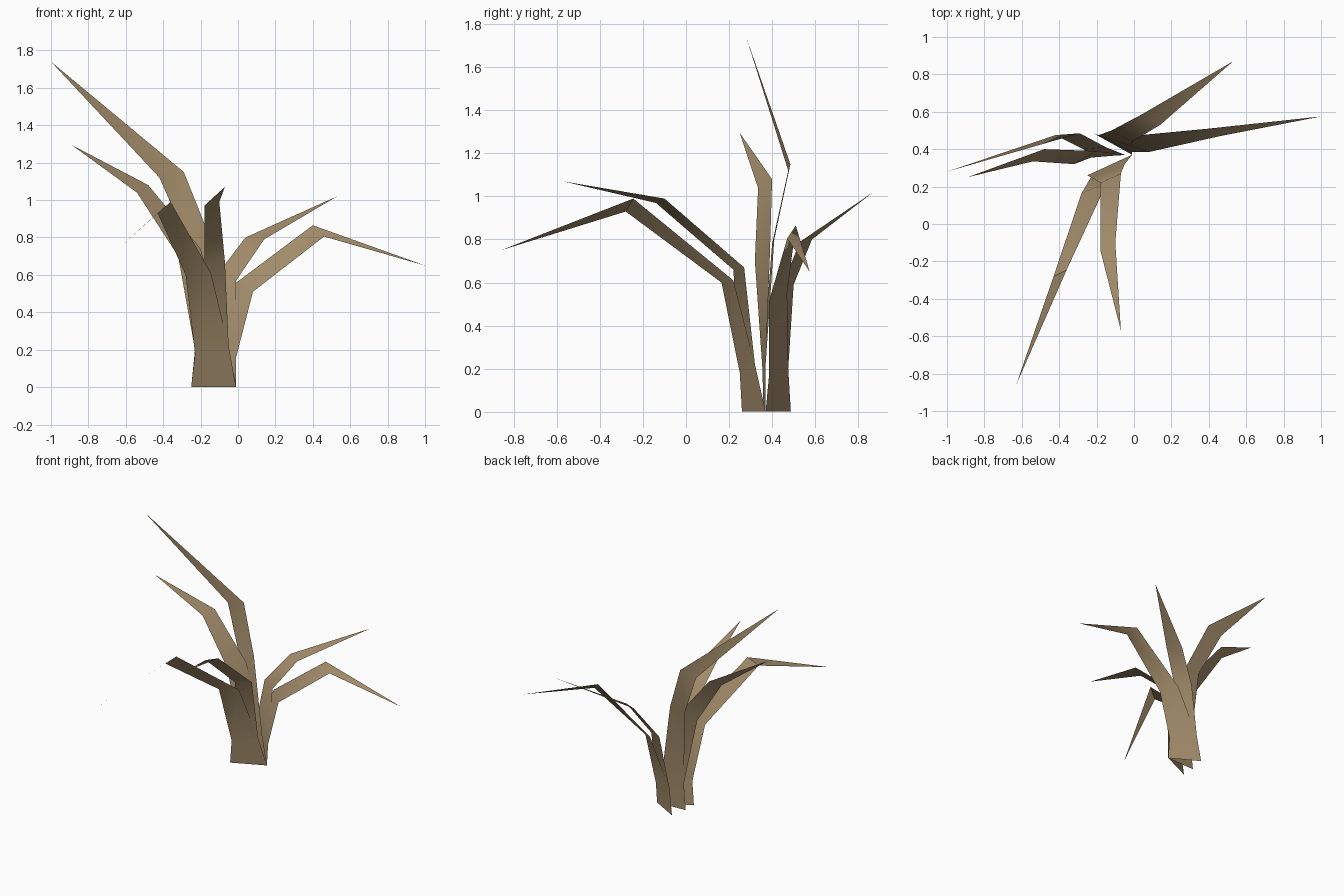
import bpy
import math

dry = bpy.data.materials.new("dry_leaf_tan")
dry.diffuse_color = (0.36, 0.26, 0.145, 1)

ROOT = (-0.01, 0.37, 0)  # the point where all three leaf sheaths meet


def clump(name, base_end, low, blades):
    """A flat sheath that forks into two folded, pointed blades.
    low = (outer, inner) top of the sheath,
    each blade = mid outer, mid inner, bend outer, bend inner, tip."""
    verts = [base_end, ROOT, low[0], low[1]]
    faces = [(0, 1, 3, 2)]
    for blade in blades:
        n = len(verts)
        verts += blade
        faces += [(2, 3, n + 1, n), (n, n + 1, n + 3, n + 2),
                  (n + 2, n + 3, n + 4)]
    mesh = bpy.data.meshes.new(name)
    mesh.from_pydata(verts, [], faces)
    mesh.materials.append(dry)
    obj = bpy.data.objects.new(name, mesh)
    bpy.context.collection.objects.link(obj)
    bpy.ops.object.select_all(action='DESELECT')
    obj.select_set(True)
    bpy.context.view_layer.objects.active = obj
    bpy.ops.object.shade_smooth_by_angle(angle=math.radians(40))


# Front clump, drooping forwards
clump("front_leaves", (-0.25, 0.26, 0),
      [(-0.23, 0.25, 0.18), (-0.05, 0.32, 0.22)],
      [[(-0.28, 0.165, 0.60), (-0.145, 0.22, 0.61),
        (-0.43, -0.28, 0.93), (-0.36, -0.245, 0.99), (-0.63, -0.86, 0.75)],
       [(-0.18, 0.22, 0.66), (-0.07, 0.27, 0.67),
        (-0.18, -0.14, 0.97), (-0.10, -0.10, 0.99), (-0.07, -0.57, 1.07)]])

# Left clump, the tallest
clump("left_leaves", (-0.25, 0.36, 0),
      [(-0.23, 0.355, 0.20), (-0.05, 0.37, 0.22)],
      [[(-0.27, 0.40, 0.78), (-0.15, 0.41, 0.80),
        (-0.42, 0.475, 1.12), (-0.29, 0.485, 1.15), (-1.0, 0.28, 1.74)],
       [(-0.32, 0.32, 0.70), (-0.20, 0.39, 0.74),
        (-0.54, 0.335, 1.04), (-0.48, 0.40, 1.08), (-0.89, 0.25, 1.295)]])

# Right clump, leaning back and to the right
clump("right_leaves", (-0.22, 0.487, 0),
      [(-0.19, 0.475, 0.20), (-0.01, 0.385, 0.16)],
      [[(-0.12, 0.50, 0.59), (-0.01, 0.44, 0.57),
        (0.04, 0.585, 0.80), (0.14, 0.53, 0.79), (0.53, 0.87, 1.02)],
       [(-0.02, 0.47, 0.55), (0.08, 0.385, 0.51),
        (0.40, 0.51, 0.865), (0.46, 0.47, 0.805), (1.0, 0.575, 0.65)]])
